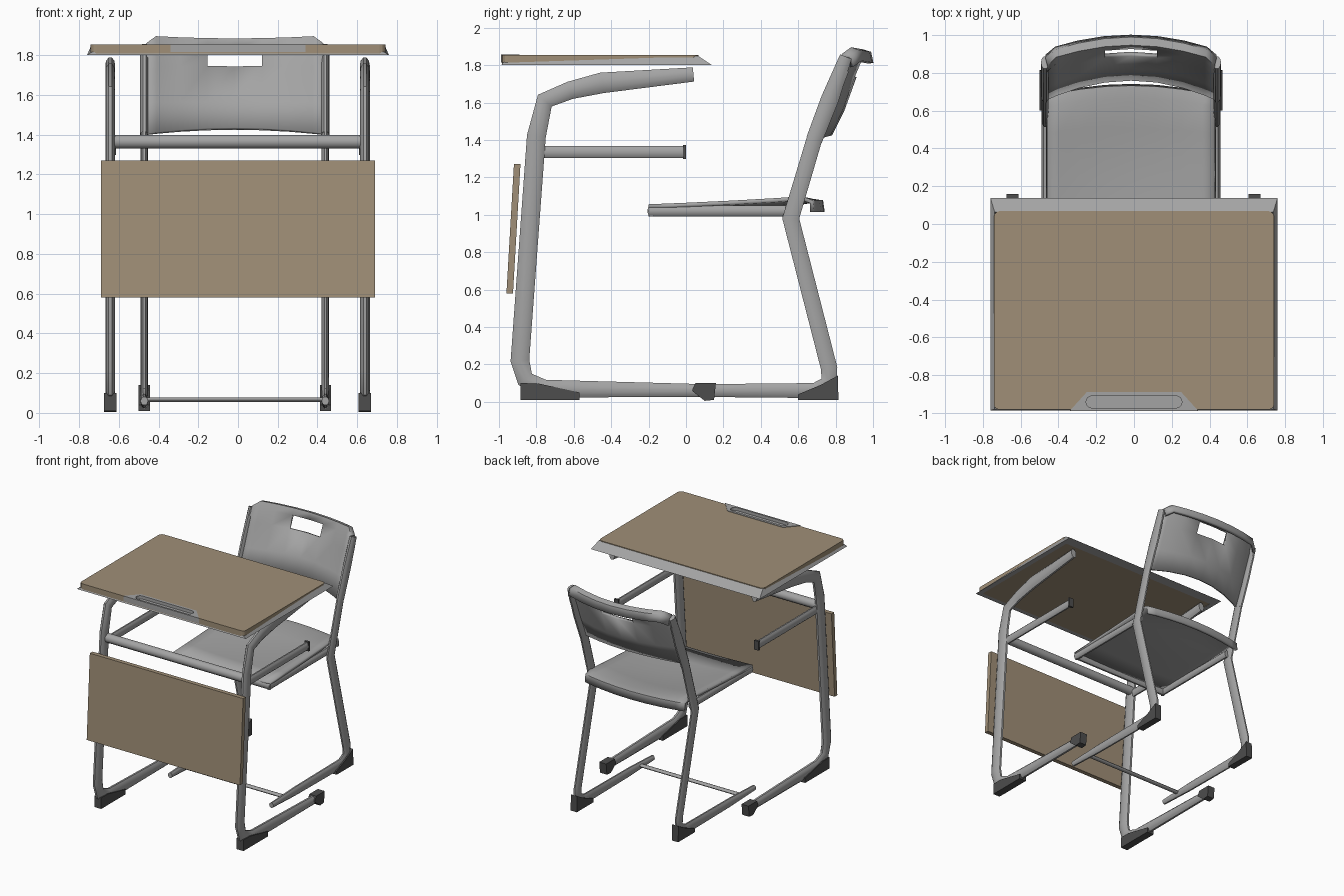
import bpy, bmesh, math
from mathutils import Vector

if "Cube" in bpy.data.objects:
    bpy.data.objects.remove(bpy.data.objects["Cube"])


def material(name, rgb):
    m = bpy.data.materials.new(name)
    m.diffuse_color = (*rgb, 1)
    m.use_nodes = True
    m.node_tree.nodes["Principled BSDF"].inputs["Base Color"].default_value = m.diffuse_color
    return m


STEEL = material("grey steel", (0.37, 0.37, 0.37))
DARK = material("dark rubber", (0.075, 0.075, 0.075))
WOOD = material("wood", (0.35, 0.275, 0.185))


def make(name, verts, faces, mat, smooth=True):
    me = bpy.data.meshes.new(name)
    me.from_pydata([tuple(v) for v in verts], [], faces)
    bm = bmesh.new()
    bm.from_mesh(me)
    bmesh.ops.recalc_face_normals(bm, faces=bm.faces)
    bm.to_mesh(me)
    bm.free()
    me.materials.append(mat)
    ob = bpy.data.objects.new(name, me)
    bpy.context.collection.objects.link(ob)
    if smooth:
        bpy.ops.object.select_all(action='DESELECT')
        ob.select_set(True)
        bpy.context.view_layer.objects.active = ob
        bpy.ops.object.shade_smooth_by_angle(angle=math.radians(40))
    return ob


def tube(name, pts, radii, side_r, side, mat=STEEL, n=10):
    """Oval tube; radii lie in the plane of the path, side_r along the side axis."""
    pts, side = [Vector(p) for p in pts], Vector(side)
    if not isinstance(radii, (list, tuple)):
        radii = [radii] * len(pts)
    verts, faces = [], []
    for i, p in enumerate(pts):
        d0 = (p - pts[i - 1]).normalized() if i else None
        d1 = (pts[i + 1] - p).normalized() if i + 1 < len(pts) else None
        t = ((d0 or d1) + (d1 or d0)).normalized()
        nrm = t.cross(side).normalized()
        r = radii[i] / max(t.dot(d1 or d0), 0.7)
        for k in range(n):
            a = 2 * math.pi * (k + 0.5) / n
            verts.append(p + nrm * r * math.cos(a) + side * side_r * math.sin(a))
    for i in range(len(pts) - 1):
        for k in range(n):
            a, b = i * n + k, i * n + (k + 1) % n
            faces.append((a, b, b + n, a + n))
    faces += [tuple(range(n)), tuple(range(len(verts) - n, len(verts)))]
    return make(name, verts, faces, mat)


def prism(name, outline, lo, hi, mat, axis):
    """Extrude an outline along x (outline is y,z) or z (outline is x,y)."""
    n = len(outline)
    put = (lambda p, h: (h, *p)) if axis == 'X' else (lambda p, h: (*p, h))
    verts = [put(p, h) for h in (lo, hi) for p in outline]
    faces = [tuple(range(n)), tuple(range(n, 2 * n))]
    faces += [(i, (i + 1) % n, (i + 1) % n + n, i + n) for i in range(n)]
    return make(name, verts, faces, mat, False)


def sheet(name, us, rows, point, thick, skip=lambda i, j: False):
    """Grid surface given thickness."""
    verts = [point(u, r) for r in rows for u in us]
    w = len(us)
    faces = [(j * w + i, j * w + i + 1, (j + 1) * w + i + 1, (j + 1) * w + i)
             for j in range(len(rows) - 1) for i in range(w - 1) if not skip(i, j)]
    ob = make(name, verts, faces, STEEL)
    m = ob.modifiers.new("thickness", 'SOLIDIFY')
    m.thickness, m.offset = thick, 0
    return ob


def cut(ob, cutter):
    m = ob.modifiers.new("cut", 'BOOLEAN')
    m.operation, m.object, m.solver = 'DIFFERENCE', cutter, 'EXACT'
    cutter.hide_render = True
    cutter.hide_set(True)


X, Y = (1, 0, 0), (0, 1, 0)

# Desk top with rounded corners
r, hx, y0, y1 = 0.03, 0.742, -0.983, 0.068
top = []
for cx, cy, a0 in ((hx - r, y1 - r, 0), (-hx + r, y1 - r, 90),
                   (-hx + r, y0 + r, 180), (hx - r, y0 + r, 270)):
    for k in range(4):
        a = math.radians(a0 + 30 * k)
        top.append((cx + r * math.cos(a), cy + r * math.sin(a)))
desk_top = prism("desk_top", top, 1.803, 1.853, WOOD, 'Z')

# Sloping edge trim around the desk top
loops = []
for x, ya, yb, za, zb in ((0.76, -0.987, 0.138, 1.80, 1.80), (0.738, -0.98, 0.064, 1.815, 1.85),
                          (0.72, -0.95, 0.05, 1.80, 1.80)):
    loops += [(-x, ya, za), (x, ya, za), (x, yb, zb), (-x, yb, zb)]
make("desk_top_trim", loops,
     [(4 * l + i, 4 * l + (i + 1) % 4, 4 * ((l + 1) % 3) + (i + 1) % 4, 4 * ((l + 1) % 3) + i)
      for l in range(3) for i in range(4)], STEEL, False)

# Pen tray with a long rounded groove
tray_shape = [(-0.34, -0.989), (0.34, -0.989), (0.25, -0.89), (-0.25, -0.89)]
tray = prism("pen_tray", tray_shape, 1.815, 1.857, STEEL, 'Z')
cut(desk_top, prism("tray_cutter", tray_shape, 1.815, 1.9, STEEL, 'Z'))
groove = [(s * 0.222 + 0.032 * math.cos(a), -0.942 + 0.032 * math.sin(a))
          for s, a0 in ((1, -90), (-1, 90))
          for a in [math.radians(a0 + 22.5 * k) for k in range(9)]]
cut(tray, prism("groove_cutter", groove, 1.832, 1.9, STEEL, 'Z'))

# Front modesty panel
prism("front_panel", [(-0.96, 0.58), (-0.925, 0.58), (-0.885, 1.27), (-0.92, 1.27)],
      -0.69, 0.69, WOOD, 'X')

# Desk frame, both sides
desk_path = [(0.13, 0.06), (-0.76, 0.07), (-0.86, 0.12), (-0.888, 0.22), (-0.80, 1.42),
             (-0.755, 1.61), (-0.62, 1.665), (-0.45, 1.705), (0.04, 1.75)]
desk_r = [0.035, 0.05, 0.045, 0.052, 0.053, 0.045, 0.05, 0.058, 0.04]
for side, x in (("left", -0.643), ("right", 0.638)):
    tube(f"desk_leg_{side}", [(x, *p) for p in desk_path], desk_r, 0.025, X)
    prism(f"desk_front_foot_{side}", [(-0.885, 0.01), (-0.57, 0.01), (-0.57, 0.05), (-0.80, 0.10),
                                      (-0.885, 0.10)], x - 0.031, x + 0.031, DARK, 'X')
    prism(f"desk_rear_foot_{side}", [(0.03, 0.06), (0.10, 0.005), (0.15, 0.01), (0.16, 0.10),
                                     (0.05, 0.10)], x - 0.031, x + 0.031, DARK, 'X')
    xa = x * 0.985
    tube(f"shelf_arm_{side}", [(xa, -0.76, 1.335), (xa, -0.015, 1.335)], 0.034, 0.018, X)
    prism(f"arm_cap_{side}", [(-0.017, 1.298), (0, 1.298), (0, 1.373), (-0.017, 1.373)],
          xa - 0.02, xa + 0.02, DARK, 'X')
tube("desk_crossbar", [(-0.645, -0.79, 1.365), (0.625, -0.79, 1.365)], 0.036, 0.036, Y)

# Chair frame, both sides
CX = -0.016
chair_path = [(-0.2, 0.06), (0.1, 0.06), (0.69, 0.06), (0.765, 0.10), (0.765, 0.18),
              (0.56, 0.98), (0.685, 1.40), (0.835, 1.78)]
chair_r = [0.022, 0.036, 0.042, 0.042, 0.046, 0.046, 0.044, 0.04]
for side, s in (("left", -1), ("right", 1)):
    x = CX + s * 0.456
    tube(f"chair_leg_{side}", [(x, *p) for p in chair_path], chair_r, 0.019, X)
    prism(f"chair_foot_{side}", [(0.60, 0.01), (0.815, 0.01), (0.812, 0.14), (0.72, 0.09),
                                 (0.60, 0.04)], x - 0.028, x + 0.028, DARK, 'X')
    xs = CX + s * 0.43
    tube(f"seat_rail_{side}", [(xs, -0.2, 1.02), (xs, 0.58, 1.02)], 0.03, 0.02, X)
tube("seat_front_rail", [(CX - 0.44, -0.185, 1.02), (CX + 0.44, -0.185, 1.02)], 0.03, 0.022, Y)
tube("chair_crossbar", [(CX - 0.45, -0.03, 0.065), (CX + 0.45, -0.03, 0.065)], 0.012, 0.02, Y)

# Seat shell: dished in the middle, rolled down at the back
seat_rows = [(-0.2, 1.045, 0.01), (0.0, 1.053, 0.025), (0.25, 1.065, 0.04), (0.48, 1.078, 0.03),
             (0.62, 1.088, 0.015), (0.67, 1.07, 0.0), (0.675, 1.015, 0.0)]
US = [-1, -0.85, -0.6, -0.3, 0, 0.3, 0.6, 0.85, 1]


def seat_point(u, row):
    y, z, dip = row
    back = max(0, y - 0.3) / 0.37 * 0.055
    return (CX + 0.445 * u, y + back * (1 - u * u), z - dip * (1 - u * u))


sheet("seat", US, seat_rows, seat_point, 0.022)

# Backrest shell: bowed backwards, lip folded over at the top, hand hole
back_rows = [(1.40, 0.66, 0.11), (1.56, 0.725, 0.11), (1.74, 0.795, 0.105), (1.845, 0.838, 0.10),
             (1.888, 0.862, 0.09), (1.878, 0.89, 0.09), (1.825, 0.905, 0.085)]


def back_point(u, row):
    z, y, bow = row
    corner = 0.035 if abs(u) == 1 and z > 1.8 else 0
    lift = 0.03 * (1 - u * u) if z < 1.5 else (-0.015 * (1 - u * u) if z > 1.8 else 0)
    return (CX + (0.465 - corner * 0.6) * u, y + bow * (1 - u * u) - corner * 0.5, z + lift - corner)


sheet("backrest", US, back_rows, back_point, 0.025, lambda i, j: j == 2 and i in (3, 4))

# Side sleeves where the backrest wraps the frame
for side, s in (("left", -1), ("right", 1)):
    x = CX + s * 0.455
    tube(f"backrest_sleeve_{side}", [(x, 0.685, 1.40), (x, 0.77, 1.62), (x, 0.855, 1.845)],
         [0.046, 0.05, 0.035], 0.022, X)
